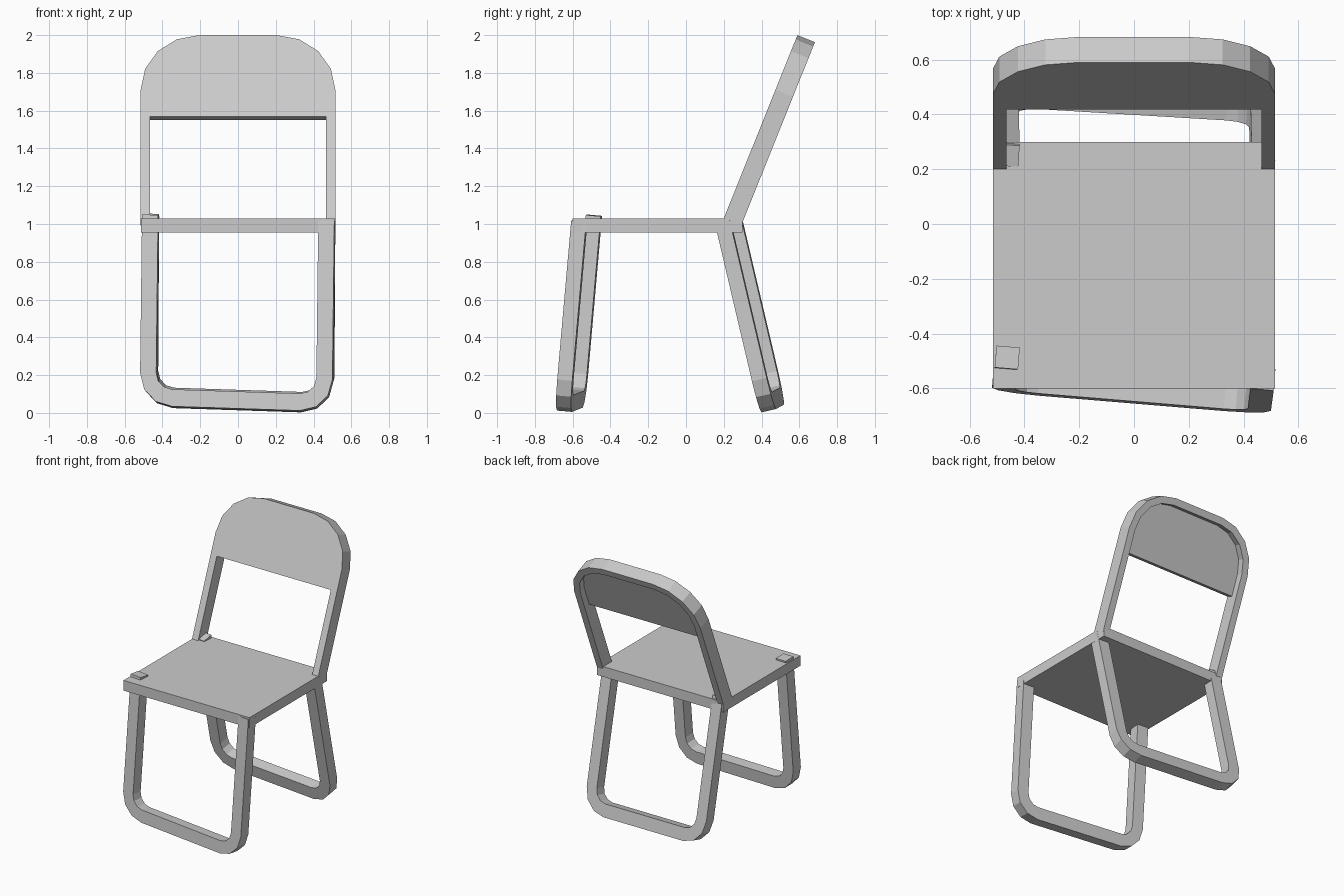
import bpy, bmesh
from math import sin, cos, pi
from mathutils import Vector

if "Cube" in bpy.data.objects:
    bpy.data.objects.remove(bpy.data.objects["Cube"])


def u_path(half, length, radius, segs):
    """Open U outline in (u, v): starts at v=0 on one side, rounded at v=length."""
    arc = [(half - radius + radius * cos(a), length - radius + radius * sin(a))
           for a in (pi / 2 * i / segs for i in range(segs + 1))]
    right = [(half, 0)] + arc
    return [(-u, v) for u, v in right] + right[::-1]


def make_solid(name, loops, faces, origin, u_axis, v_axis, near, far):
    """Place flat faces in a tilted plane and thicken them along its normal."""
    o, U, V = Vector(origin), Vector(u_axis), Vector(v_axis)
    W = U.cross(V).normalized()
    if W.y < 0:
        W = -W
    bm = bmesh.new()
    verts = [bm.verts.new(o + U * u + V * v + W * near) for u, v in loops]
    flat = [bm.faces.new([verts[i] for i in f]) for f in faces]
    ext = bmesh.ops.extrude_face_region(bm, geom=flat, use_keep_orig=True)
    moved = [g for g in ext["geom"] if isinstance(g, bmesh.types.BMVert)]
    bmesh.ops.translate(bm, verts=moved, vec=W * (far - near))
    bmesh.ops.recalc_face_normals(bm, faces=bm.faces)
    mesh = bpy.data.meshes.new(name)
    bm.to_mesh(mesh)
    bm.free()
    obj = bpy.data.objects.new(name, mesh)
    bpy.context.collection.objects.link(obj)
    return obj


def u_frame(name, outer, inner, *placement):
    n = len(outer)
    faces = [(i, i + 1, n + i + 1, n + i) for i in range(n - 1)]
    return make_solid(name, outer + inner, faces, *placement)


# Seat slab
bpy.ops.mesh.primitive_cube_add(size=1, location=(0, -0.15, 0.9925))
seat = bpy.context.object
seat.name = "seat"
seat.scale = (1.028, 0.9, 0.075)

# Reclined backrest: rounded frame and recessed panel flush with its front
back = ((0, 0.2, 1.03), (1, 0, 0), (0, 0.373, 0.928))
inner = u_path(0.465, 0.995, 0.26, 4)
u_frame("back_frame", u_path(0.515, 1.045, 0.31, 4), inner, *back, 0, 0.1)
panel = [(-0.465, 0.582)] + inner[1:-1] + [(0.465, 0.582)]
make_solid("back_panel", panel, [range(len(panel))], *back, 0, 0.05)

# Slightly twisted leg loops, ends buried in the seat
leg_loops = {
    "front_leg": ((0.004, -0.526, 1.03), (1, -0.083, -0.033), (-0.012, -0.088, -1), 1.01),
    "rear_leg": ((0.004, 0.222, 1.03), (1, -0.06, -0.033), (-0.006, 0.235, -1), 1.007),
}
for name, (origin, u_axis, v_axis, length) in leg_loops.items():
    u_frame(name, u_path(0.509, length, 0.17, 3), u_path(0.424, length - 0.09, 0.085, 3),
            origin, u_axis, v_axis, -0.04, 0.04)
